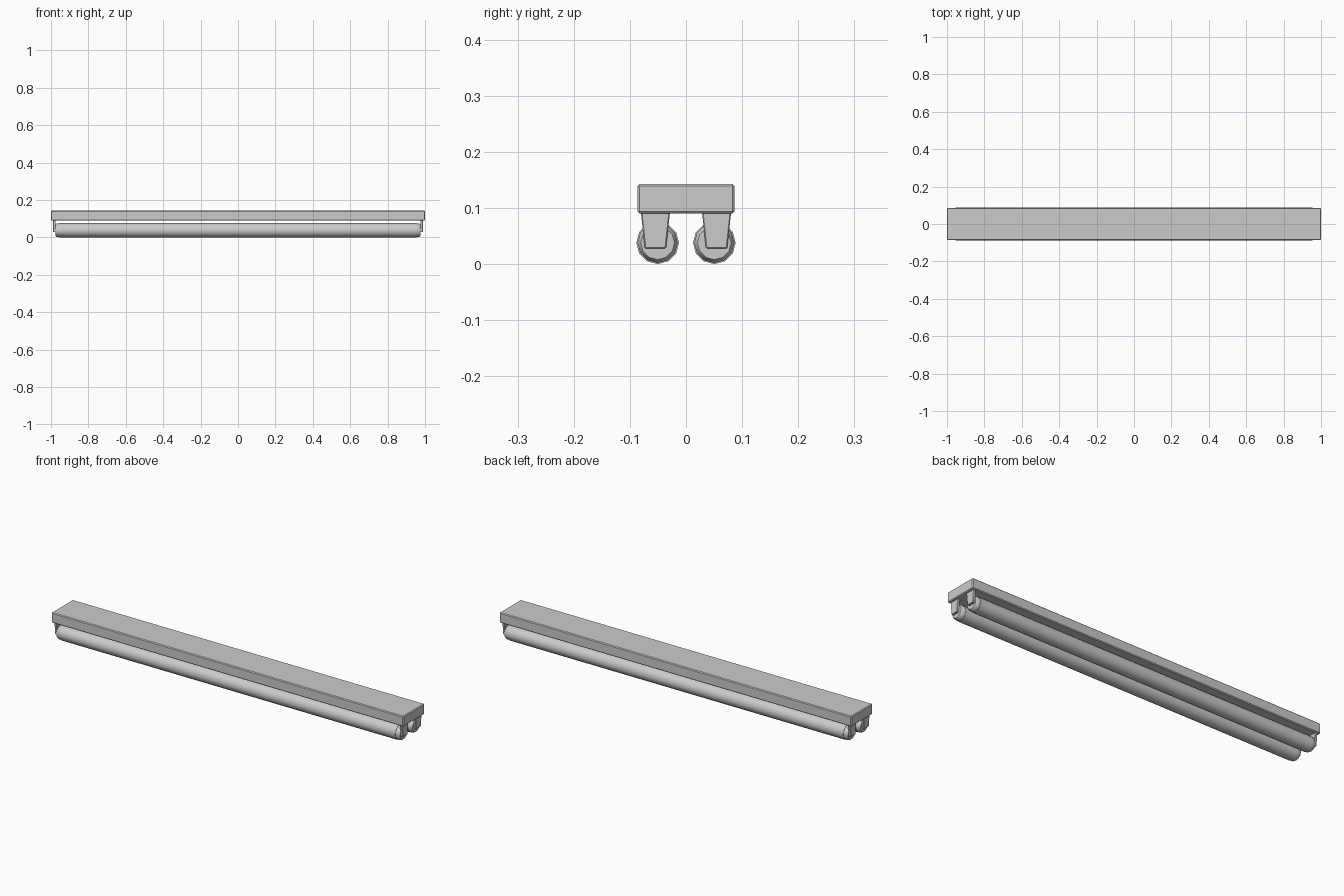
import bpy, bmesh, math

if "Cube" in bpy.data.objects:
    bpy.data.objects.remove(bpy.data.objects["Cube"])


def finish(name, bm, bevel=0.0, smooth=False):
    bmesh.ops.recalc_face_normals(bm, faces=bm.faces)
    if bevel:
        bmesh.ops.bevel(bm, geom=list(bm.edges), offset=bevel, segments=1,
                        affect='EDGES', profile=0.5)
    me = bpy.data.meshes.new(name)
    bm.to_mesh(me)
    bm.free()
    ob = bpy.data.objects.new(name, me)
    bpy.context.collection.objects.link(ob)
    if smooth:
        bpy.ops.object.select_all(action='DESELECT')
        ob.select_set(True)
        bpy.context.view_layer.objects.active = ob
        bpy.ops.object.shade_smooth_by_angle(angle=math.radians(35))
    return ob


def extruded(name, outline, x0, x1, bevel):
    """Solid from a (y, z) outline extruded along x."""
    bm = bmesh.new()
    a = [bm.verts.new((x0, y, z)) for y, z in outline]
    b = [bm.verts.new((x1, y, z)) for y, z in outline]
    bm.faces.new(a)
    bm.faces.new(b)
    for i in range(len(a)):
        j = (i + 1) % len(a)
        bm.faces.new((a[i], a[j], b[j], b[i]))
    return finish(name, bm, bevel)


def lathe(name, profile, y, z, sides=12):
    """Closed-end solid of revolution around x from (x, radius) pairs."""
    bm = bmesh.new()
    rings = []
    for x, r in profile:
        rings.append([bm.verts.new((x, y + r * math.sin(2 * math.pi * k / sides),
                                    z + r * math.cos(2 * math.pi * k / sides)))
                      for k in range(sides)])
    for a, b in zip(rings, rings[1:]):
        for k in range(sides):
            j = (k + 1) % sides
            bm.faces.new((a[k], a[j], b[j], b[k]))
    bm.faces.new(rings[0])
    bm.faces.new(rings[-1])
    return finish(name, bm, smooth=True)


# Ceiling housing
W = 0.0866
extruded("housing", [(-W, 0.09), (W, 0.09), (W, 0.143), (-W, 0.143)], -1, 1, 0.004)

for side, sy in (("front", -1), ("back", 1)):
    # Fluorescent tube
    cy, cz = sy * 0.0505, 0.038
    lathe(side + "_tube", [(-0.954, 0.038), (0.954, 0.038)], cy, cz)
    for end, sx in (("left", -1), ("right", 1)):
        # Chamfered metal cap at the tube end
        lathe(f"{side}_{end}_tube_cap",
              [(sx * 0.952, 0.036), (sx * 0.968, 0.036), (sx * 0.977, 0.030)], cy, cz)
        # Tapered lamp holder hanging from the housing
        c = sy * 0.0545
        extruded(f"{side}_{end}_lamp_holder",
                 [(c - 0.026, 0.093), (c + 0.026, 0.093),
                  (c + 0.019, 0.028), (c - 0.019, 0.028)],
                 sx * 0.975, sx * 0.988, 0.002)
